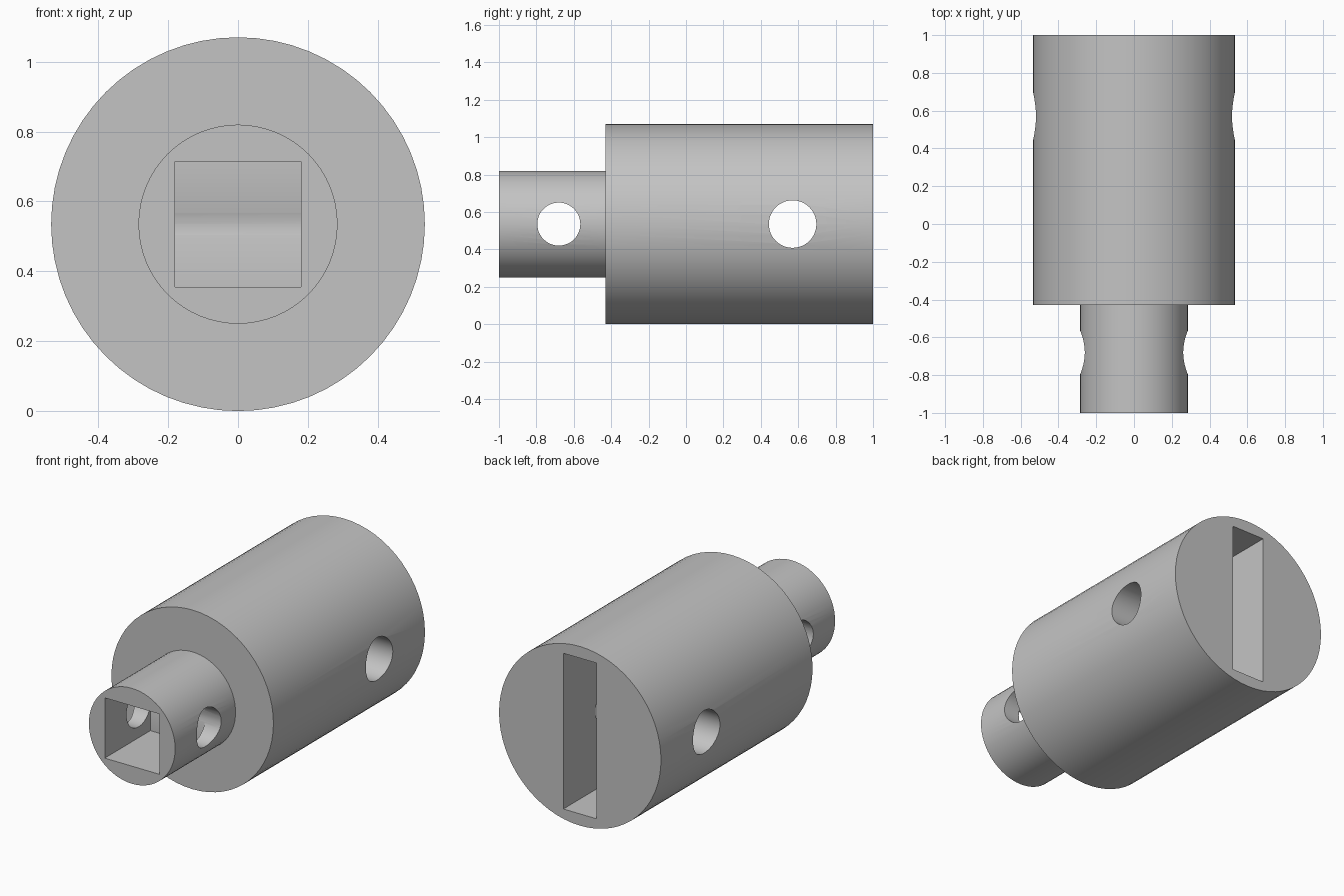
import bpy, bmesh, math
from mathutils import Matrix, Vector

cube = bpy.data.objects.get("Cube")
if cube:
    bpy.data.objects.remove(cube, do_unlink=True)

R_BODY, R_NECK = 0.535, 0.285
SHOULDER_Y = -0.43
AXIS_Z = R_BODY

grey = bpy.data.materials.new("plain grey")
grey.use_nodes = True
colour = (0.55, 0.55, 0.55, 1)
grey.diffuse_color = colour
grey.node_tree.nodes["Principled BSDF"].inputs["Base Color"].default_value = colour


def add_object(name, bm):
    bmesh.ops.recalc_face_normals(bm, faces=bm.faces)
    mesh = bpy.data.meshes.new(name)
    bm.to_mesh(mesh)
    bm.free()
    mesh.materials.append(grey)
    obj = bpy.data.objects.new(name, mesh)
    bpy.context.collection.objects.link(obj)
    return obj


def box(name, width, height, y0, y1):
    bm = bmesh.new()
    bmesh.ops.create_cube(bm, size=1)
    bmesh.ops.scale(bm, vec=(width, y1 - y0, height), verts=bm.verts)
    bmesh.ops.translate(bm, vec=(0, (y0 + y1) / 2, AXIS_Z), verts=bm.verts)
    return add_object(name, bm)


def cross_pin(name, radius, y):
    bm = bmesh.new()
    turn = Matrix.Translation((0, y, AXIS_Z)) @ Matrix.Rotation(math.pi / 2, 4, "Y")
    bmesh.ops.create_cone(bm, cap_ends=True, segments=48, radius1=radius,
                          radius2=radius, depth=1.5, matrix=turn)
    return add_object(name, bm)


# Stepped round body with a narrow neck at the front
bm = bmesh.new()
profile = [(R_NECK, -1), (R_NECK, SHOULDER_Y), (R_BODY, SHOULDER_Y), (R_BODY, 1)]
verts = [bm.verts.new((r, y, AXIS_Z)) for r, y in profile]
edges = [bm.edges.new(pair) for pair in zip(verts, verts[1:])]
bmesh.ops.spin(bm, geom=verts + edges, cent=(0, 0, AXIS_Z), axis=(0, 1, 0),
               angle=math.tau, steps=64, use_merge=True)
bmesh.ops.remove_doubles(bm, verts=bm.verts, dist=0.0001)
bmesh.ops.holes_fill(bm, edges=[e for e in bm.edges if e.is_boundary], sides=0)
adapter = add_object("stepped_adapter", bm)

# Square socket, rear slot and the two cross holes
cutters = [
    box("square_socket", 0.36, 0.36, -1.1, -0.57),
    box("rear_slot", 0.22, 0.93, 0.2, 1.1),
    cross_pin("neck_hole", 0.115, -0.68),
    cross_pin("body_hole", 0.127, 0.57),
]
bpy.ops.object.select_all(action="DESELECT")
bpy.context.view_layer.objects.active = adapter
adapter.select_set(True)
for cutter in cutters:
    cutter.hide_render = True
    mod = adapter.modifiers.new(cutter.name, "BOOLEAN")
    mod.operation = "DIFFERENCE"
    mod.solver = "EXACT"
    mod.object = cutter
    bpy.ops.object.modifier_apply(modifier=mod.name)
    bpy.data.objects.remove(cutter, do_unlink=True)

bpy.ops.object.shade_smooth_by_angle(angle=math.radians(30))
